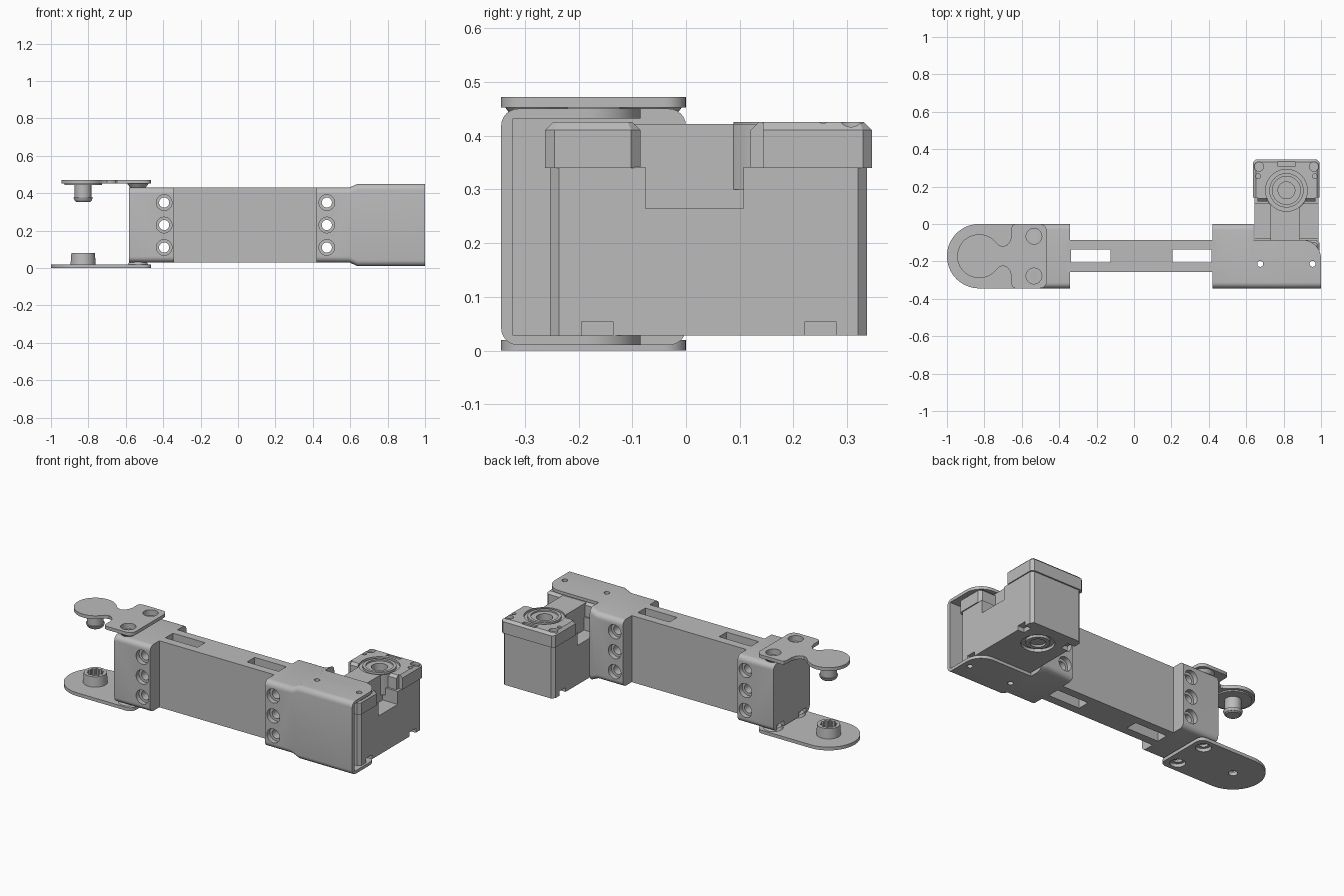
import bpy, bmesh
from math import sin, cos, pi, radians
from mathutils import Matrix, Vector

if "Cube" in bpy.data.objects:
    bpy.data.objects.remove(bpy.data.objects["Cube"])

grey = bpy.data.materials.new("light grey")
grey.use_nodes = True
grey.diffuse_color = (0.5, 0.5, 0.5, 1)
grey.node_tree.nodes["Principled BSDF"].inputs["Base Color"].default_value = grey.diffuse_color

MID = -0.172                     # centre line of the arm in y
HALF = 0.172


def finish(name, bm):
    bmesh.ops.recalc_face_normals(bm, faces=bm.faces)
    mesh = bpy.data.meshes.new(name)
    bm.to_mesh(mesh)
    bm.free()
    mesh.materials.append(grey)
    ob = bpy.data.objects.new(name, mesh)
    bpy.context.collection.objects.link(ob)
    return ob


def box(name, x, y, z, axis=None, bevel=0.02, segments=1):
    """Box from three ranges, optionally bevelled on edges along one axis."""
    bm = bmesh.new()
    bmesh.ops.create_cube(bm, size=1)
    for v in bm.verts:
        v.co = Vector([r[0] if c < 0 else r[1] for c, r in zip(v.co, (x, y, z))])
    if axis is not None:
        edges = [e for e in bm.edges
                 if abs((e.verts[0].co - e.verts[1].co).normalized()[axis]) > 0.9]
        bmesh.ops.bevel(bm, geom=edges, offset=bevel, segments=segments,
                        profile=0.5, affect='EDGES')
    return finish(name, bm)


def rod(name, x, y, z, r, r2=None, axis='Z', sides=40):
    """Round part along z, or along y when axis is Y (then y is the range)."""
    lo, hi = z if axis == 'Z' else y
    bm = bmesh.new()
    bmesh.ops.create_cone(bm, cap_ends=True, segments=sides, radius1=r,
                          radius2=r if r2 is None else r2, depth=hi - lo)
    mid = (lo + hi) / 2
    if axis == 'Y':
        bmesh.ops.rotate(bm, verts=bm.verts, matrix=Matrix.Rotation(-pi / 2, 3, 'X'))
        bmesh.ops.translate(bm, verts=bm.verts, vec=(x, mid, z))
    else:
        bmesh.ops.translate(bm, verts=bm.verts, vec=(x, y, mid))
    return finish(name, bm)


def loft(name, rings):
    bm = bmesh.new()
    loops = [[bm.verts.new(p) for p in ring] for ring in rings]
    n = len(loops[0])
    for a, b in zip(loops, loops[1:]):
        for i in range(n):
            bm.faces.new((a[i], a[(i + 1) % n], b[(i + 1) % n], b[i]))
    bm.faces.new(loops[0])
    bm.faces.new(loops[-1])
    return finish(name, bm)


def plate(name, outline, z):
    return loft(name, [[(x, y, h) for x, y in outline] for h in z])


def boolean(ob, others, mode='DIFFERENCE'):
    bpy.context.view_layer.objects.active = ob
    for other in others:
        other.hide_render = True
        mod = ob.modifiers.new("bool", 'BOOLEAN')
        mod.operation, mod.solver, mod.object = mode, 'EXACT', other
        bpy.ops.object.modifier_apply(modifier=mod.name)
        bpy.data.objects.remove(other)


def arc(cx, cy, r, a0, a1, n):
    angles = [radians(a0 + (a1 - a0) * i / n) for i in range(n + 1)]
    return [(cx + r * cos(a), cy + r * sin(a)) for a in angles]


def rounded(y0, y1, z0, z1, r):
    return (arc(y1 - r, z1 - r, r, 0, 90, 6) + arc(y0 + r, z1 - r, r, 90, 180, 6)
            + arc(y0 + r, z0 + r, r, 180, 270, 6) + arc(y1 - r, z0 + r, r, 270, 360, 6))


def side_holes(x):
    """Three counterbored bolt holes running front to back."""
    cuts = []
    for z in (0.11, 0.23, 0.35):
        cuts.append(rod("cut", x, (-0.5, 0.2), z, 0.027, axis='Y'))
        cuts.append(rod("cut", x, (-0.4, -0.315), z, 0.042, axis='Y'))
        cuts.append(rod("cut", x, (-0.03, 0.1), z, 0.042, axis='Y'))
    return cuts


# Central beam with two slots
beam = box("beam", (-0.36, 0.44), (-0.257, -0.085), (0.03, 0.43))
boolean(beam, [box("cut", x, (-0.207, -0.135), (-0.1, 0.6))
               for x in ((-0.338, -0.125), (0.205, 0.415))])

# Left end block
block = box("left_end_block", (-0.582, -0.343), (MID - HALF, 0), (0.03, 0.43), 0, 0.03, 6)
boolean(block, side_holes(-0.395))
boolean(block, [box("cut", (-0.7, -0.54), (y - 0.035, y + 0.035), (0, 0.06))
                for y in (-0.066, -0.275)])

# Right bracket: flared sleeve with a pocket that holds the motor
stations = [(0.42, 0), (0.595, 0), (0.64, 0.02), (1.0, 0.02)]
bracket = loft("motor_bracket", [
    [(x, y, z) for y, z in rounded(2 * MID, 0, 0.03 - f, 0.43 + f, 0.032)]
    for x, f in stations])
boolean(bracket, side_holes(0.475))
corner = arc(0.9, -0.185, 0.1, 0, 90, 10)
boolean(bracket, [
    box("cut", (0.64, 1.2), (-0.322, 0.2), (0.028, 0.432)),
    plate("cut", [(0.64, -0.085)] + corner[::-1] + [(1.2, -0.185), (1.2, 0.2), (0.64, 0.2)],
          (-0.1, 0.6))])

# Motor: body, cap and neck
AX, AY = 0.815, 0.18
body = box("motor_body", (0.645, 0.987), (-0.253, 0.337), (0.028, 0.342), 2, 0.017)
boolean(body, [box("cut", x, (-0.075, 0.107), (0.264, 0.5))
               for x in ((0.5, 0.73), (0.887, 1.2))])
boolean(body, [box("cut", x, (y - 0.029, y + 0.029), (0, 0.054))
               for x in ((0.6, 0.69), (0.945, 1.1)) for y in (-0.165, 0.25)])
boolean(body, [rod("cut", AX, AY, (0, 0.045), 0.09)])
neck = box("motor_neck", (0.73, 0.887), (-0.1, 0.13), (0.3, 0.422))
head = box("motor_head", (0.636, 0.993), (0.12, 0.346), (0.34, 0.425), 2, 0.017)
rear = box("motor_rear_cap", (0.636, 0.993), (-0.262, -0.085), (0.34, 0.425), 2, 0.017)
for ob in (head, rear):          # chamfered upper rim
    bm = bmesh.new()
    bm.from_mesh(ob.data)
    rim = [e for e in bm.edges if all(v.co.z > 0.42 for v in e.verts)]
    bmesh.ops.bevel(bm, geom=rim, offset=0.015, segments=1, affect='EDGES')
    bm.to_mesh(ob.data)
    bm.free()
boolean(head, [box("cut", x, (0.08, 0.143), (0.3, 0.5)) for x in ((0.5, 0.66), (0.97, 1.2))])
boolean(head, [box("cut", (0.77, 0.86), (0.307, 0.333), (0.415, 0.5))])
boolean(head, [rod("cut", x, 0.307, (0.405, 0.5), 0.025, sides=24) for x in (0.668, 0.962)])
shoulder = rod("neck_shoulder", AX, AY, (0.3, 0.422), 0.117)
for ob in (neck, head, shoulder):
    boolean(ob, [rod("cut", AX, AY, (0.412, 0.5), 0.112), rod("cut", AX, AY, (0.36, 0.5), 0.075)])

# Output horn and lower bearing
horn = rod("output_horn", AX, AY, (0.355, 0.425), 0.092)
boolean(horn, [rod("cut", AX, AY, (0.416, 0.5), 0.075), rod("cut", AX, AY, (0.37, 0.5), 0.045)])
bearing = rod("lower_bearing", AX, AY, (0.03, 0.05), 0.065)
boolean(bearing, [rod("cut", AX, AY, (0, 0.042), 0.042)])

# Mounting holes through bracket and motor
for x in (0.675, 0.955):
    for ob in (bracket, body, rear):
        boolean(ob, [rod("cut", x, -0.213, (-0.1, 0.6), 0.016, sides=20)])
for x in (0.663, 0.967):
    boolean(head, [rod("cut", x, 0.255, (0.405, 0.6), 0.013, sides=20)])

# Fork plates on the left end
PX = -0.828
right_end = arc(-0.505, -0.04, 0.04, 90, 0, 6)
lower_half = arc(PX, MID, HALF, 180, 90, 24) + right_end
neck_half = [(-0.722, -0.113), (-0.70, -0.121), (-0.678, -0.112), (-0.662, -0.092),
             (-0.655, -0.065), (-0.655, -0.02), (-0.648, -0.006), (-0.635, 0)]
upper_half = arc(PX, MID, 0.117, 180, 42, 24) + neck_half + right_end


def mirrored(half):
    return half + [(x, 2 * MID - y) for x, y in reversed(half)][:-1]


lower = plate("lower_fork_plate", mirrored(lower_half), (0, 0.02))
upper = plate("upper_fork_plate", mirrored(upper_half), (0.452, 0.472))
for y in (-0.066, -0.278):
    # Dished screw seats
    boolean(lower, [rod("seat", -0.535, y, (0.01, 0.035), 0.06, 0.045)], 'UNION')
    boolean(lower, [rod("cut", -0.535, y, (-0.1, 0.02), 0.042)])
    boolean(upper, [rod("seat", -0.535, y, (0.428, 0.46), 0.04, 0.064)], 'UNION')
    boolean(upper, [rod("cut", -0.535, y, (0.438, 0.6), 0.042)])
    for ob, z in ((lower, (-0.1, 0.1)), (upper, (0.4, 0.6))):
        boolean(ob, [rod("cut", -0.535, y, z, 0.025)])

# Splined boss below, pivot pin above
boss = rod("splined_boss", PX, MID, (0.01, 0.08), 0.068, 0.063)
teeth = [(PX + r * cos(i * pi / 20), MID + r * sin(i * pi / 20))
         for i in range(40) for r in [0.047 if i % 4 < 2 else 0.039]]
boolean(boss, [plate("cut", teeth, (0.022, 0.2))])
for ob in (lower, boss):
    boolean(ob, [rod("cut", PX, MID, (-0.1, 0.2), 0.025)])
rod("pin_collar", PX, MID, (0.444, 0.455), 0.1)
rod("pivot_pin", PX, MID, (0.36, 0.45), 0.045)
rod("pin_lip", PX, MID, (0.362, 0.376), 0.046, 0.052)
rod("pin_tip", PX, MID, (0.354, 0.362), 0.038, 0.046)

# Crisp edges with smooth rounds
bpy.ops.object.select_all(action='DESELECT')
for ob in bpy.context.collection.objects:
    if ob.type == 'MESH' and grey.name in ob.data.materials:
        ob.select_set(True)
        bpy.context.view_layer.objects.active = ob
bpy.ops.object.shade_smooth_by_angle(angle=radians(30))
